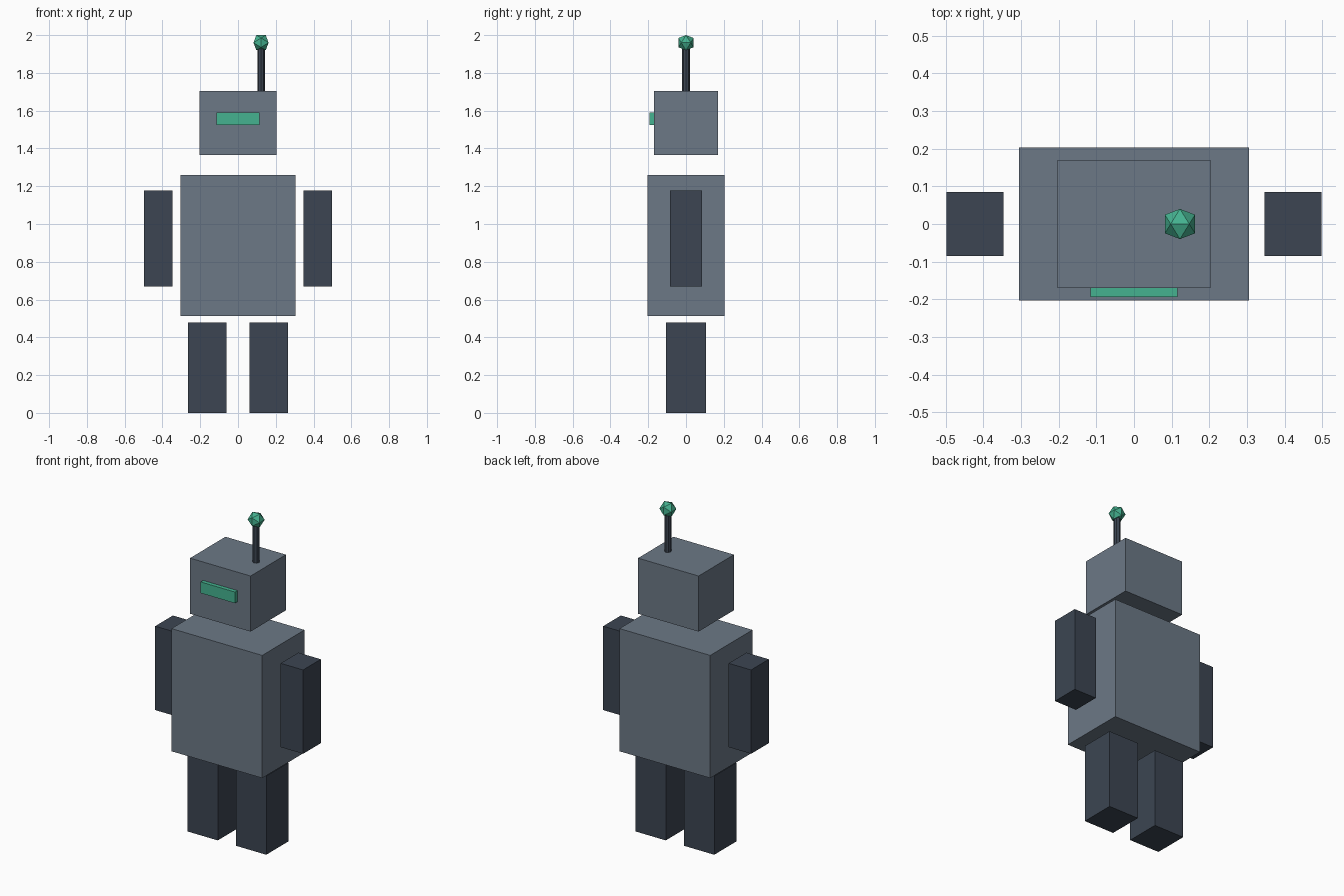
import bpy
import bmesh

if "Cube" in bpy.data.objects:
    bpy.data.objects.remove(bpy.data.objects["Cube"])


def material(name, color):
    mat = bpy.data.materials.new(name)
    mat.diffuse_color = (*color, 1)
    mat.use_nodes = True
    mat.node_tree.nodes["Principled BSDF"].inputs["Base Color"].default_value = mat.diffuse_color
    return mat


BODY = material("slate", (0.15, 0.19, 0.24))
LIMB = material("dark_slate", (0.045, 0.06, 0.085))
GLOW = material("green", (0.06, 0.45, 0.28))


def box(name, size, center, mat):
    bpy.ops.mesh.primitive_cube_add(size=1, location=center)
    ob = bpy.context.object
    ob.name = name
    ob.scale = size
    bpy.ops.object.transform_apply(location=False, rotation=False, scale=True)
    ob.data.materials.append(mat)
    return ob


# Torso, head and visor
box("torso", (0.61, 0.406, 0.746), (0, 0, 0.887), BODY)
box("head", (0.407, 0.34, 0.338), (0, 0, 1.534), BODY)
box("visor", (0.23, 0.04, 0.068), (0, -0.174, 1.557), GLOW)

# Arms and legs
for side, s in (("left", 1), ("right", -1)):
    box(f"{side}_arm", (0.151, 0.17, 0.51), (s * 0.422, 0, 0.923), LIMB)
    box(f"{side}_leg", (0.203, 0.212, 0.478), (s * 0.163, 0, 0.239), LIMB)

# Antenna rod
bpy.ops.mesh.primitive_cylinder_add(vertices=8, radius=0.02, depth=0.25,
                                    location=(0.122, 0, 1.818))
rod = bpy.context.object
rod.name = "antenna_rod"
rod.data.materials.append(LIMB)

# Antenna tip: icosahedron with edges aligned to the axes
half, short = 0.04, 0.04 / 1.618
bm = bmesh.new()
for a in (-half, half):
    for b in (-short, short):
        for co in ((a, b, 0), (0, a, b), (b, 0, a)):
            bm.verts.new(co)
bmesh.ops.convex_hull(bm, input=bm.verts)
bmesh.ops.recalc_face_normals(bm, faces=bm.faces)
mesh = bpy.data.meshes.new("antenna_tip")
bm.to_mesh(mesh)
bm.free()
mesh.materials.append(GLOW)
tip = bpy.data.objects.new("antenna_tip", mesh)
tip.location = (0.122, 0, 1.96)
bpy.context.collection.objects.link(tip)
